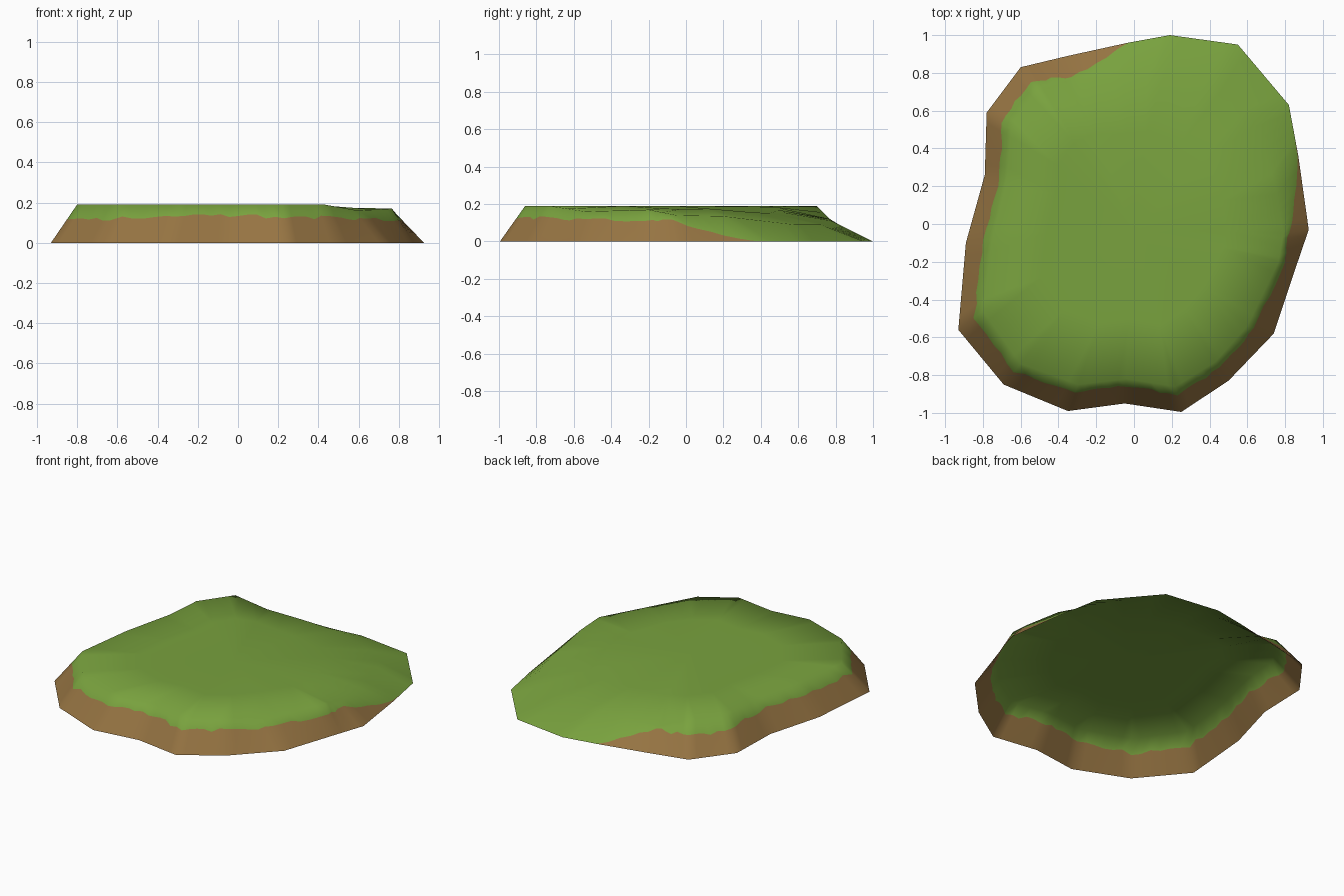
import bpy, bmesh, random
from mathutils import Vector

if "Cube" in bpy.data.objects:
    bpy.data.objects.remove(bpy.data.objects["Cube"])

random.seed(4)
STEPS = 6      # subdivisions between columns, for the ragged grass edge

# Columns round the mound: foot x, y | rim x, y, z | share of slope that is soil
COLUMNS = [
    (0.19, 1.00, 0.10, 0.78, 0.11, 0),
    (0.55, 0.95, 0.42, 0.72, 0.09, 0),
    (0.82, 0.63, 0.62, 0.58, 0.09, 0),
    (0.87, 0.36, 0.75, 0.20, 0.135, 0.03),
    (0.925, -0.03, 0.79, -0.05, 0.14, 0.77),
    (0.86, -0.22, 0.765, -0.20, 0.17, 0.68),
    (0.74, -0.58, 0.60, -0.54, 0.16, 0.72),
    (0.50, -0.83, 0.43, -0.73, 0.19, 0.66),
    (0.25, -0.995, 0.22, -0.86, 0.19, 0.68),
    (-0.05, -0.95, -0.04, -0.82, 0.19, 0.7),
    (-0.35, -0.99, -0.295, -0.85, 0.19, 0.7),
    (-0.69, -0.85, -0.60, -0.74, 0.19, 0.64),
    (-0.93, -0.56, -0.80, -0.46, 0.19, 0.63),
    (-0.89, -0.10, -0.75, -0.08, 0.19, 0.67),
    (-0.79, 0.26, -0.67, 0.26, 0.19, 0.68),
    (-0.78, 0.59, -0.65, 0.50, 0.19, 0.63),
    (-0.60, 0.83, -0.51, 0.70, 0.19, 0.55),
    (-0.35, 0.89, -0.33, 0.77, 0.12, 0.9),
    (-0.03, 0.96, -0.08, 0.77, 0.12, 0),
]


def material(name, rgb):
    m = bpy.data.materials.new(name)
    m.diffuse_color = (*rgb, 1)
    m.use_nodes = True
    m.node_tree.nodes["Principled BSDF"].inputs["Base Color"].default_value = m.diffuse_color
    return m


def top_height(x, y):
    """Flat plateau that falls to the back right as a ramp."""
    ramp = max(0, 0.45 * x + 0.89 * y - 0.3)
    return 0.19 - 0.18 * ramp - 0.25 * max(0, x - 0.42)


bm = bmesh.new()
foot, band, rim, inner = [], [], [], []
for i, a in enumerate(COLUMNS):
    b = COLUMNS[(i + 1) % len(COLUMNS)]
    for k in range(STEPS):
        t = k / STEPS
        fx, fy, rx, ry, rz, f = (p + (q - p) * t for p, q in zip(a, b))
        lo, hi = Vector((fx, fy, 0)), Vector((rx, ry, rz))
        if f > 0.1:
            f = min(0.96, f + random.uniform(-0.06, 0.06))
        foot.append(bm.verts.new(lo))
        band.append(bm.verts.new(lo.lerp(hi, f)) if f > 0.02 else foot[-1])
        rim.append(bm.verts.new(hi))
        if k == 0:
            ix, iy = rx * 0.62, ry * 0.62
            inner.append(bm.verts.new((ix, iy, top_height(ix, iy))))


def face(verts, slot):
    unique = list(dict.fromkeys(verts))
    if len(unique) > 2:
        f = bm.faces.new(unique)
        f.material_index = slot
        f.smooth = True


# Soil skirt and grass lip, open underneath
n = len(foot)
for i in range(n):
    j = (i + 1) % n
    face((foot[i], foot[j], band[j], band[i]), 1)
    face((band[i], band[j], rim[j], rim[i]), 0)

# Grass top
centre = bm.verts.new((0, -0.05, 0.19))
m = len(inner)
for c in range(m):
    d = (c + 1) % m
    edge = [rim[(c * STEPS + k) % n] for k in range(STEPS + 1)]
    half = STEPS // 2
    for k in range(STEPS):
        face((edge[k], edge[k + 1], inner[c] if k < half else inner[d]), 0)
    face((edge[half], inner[d], inner[c]), 0)
    face((inner[c], inner[d], centre), 0)

bmesh.ops.recalc_face_normals(bm, faces=bm.faces)
if sum(f.normal.z * f.calc_area() for f in bm.faces) < 0:
    bmesh.ops.reverse_faces(bm, faces=bm.faces)

mesh = bpy.data.meshes.new("grass_mound")
bm.to_mesh(mesh)
bm.free()
mesh.materials.append(material("grass green", (0.19, 0.36, 0.048)))
mesh.materials.append(material("soil brown", (0.305, 0.175, 0.055)))
mound = bpy.data.objects.new("grass_mound", mesh)
bpy.context.collection.objects.link(mound)
